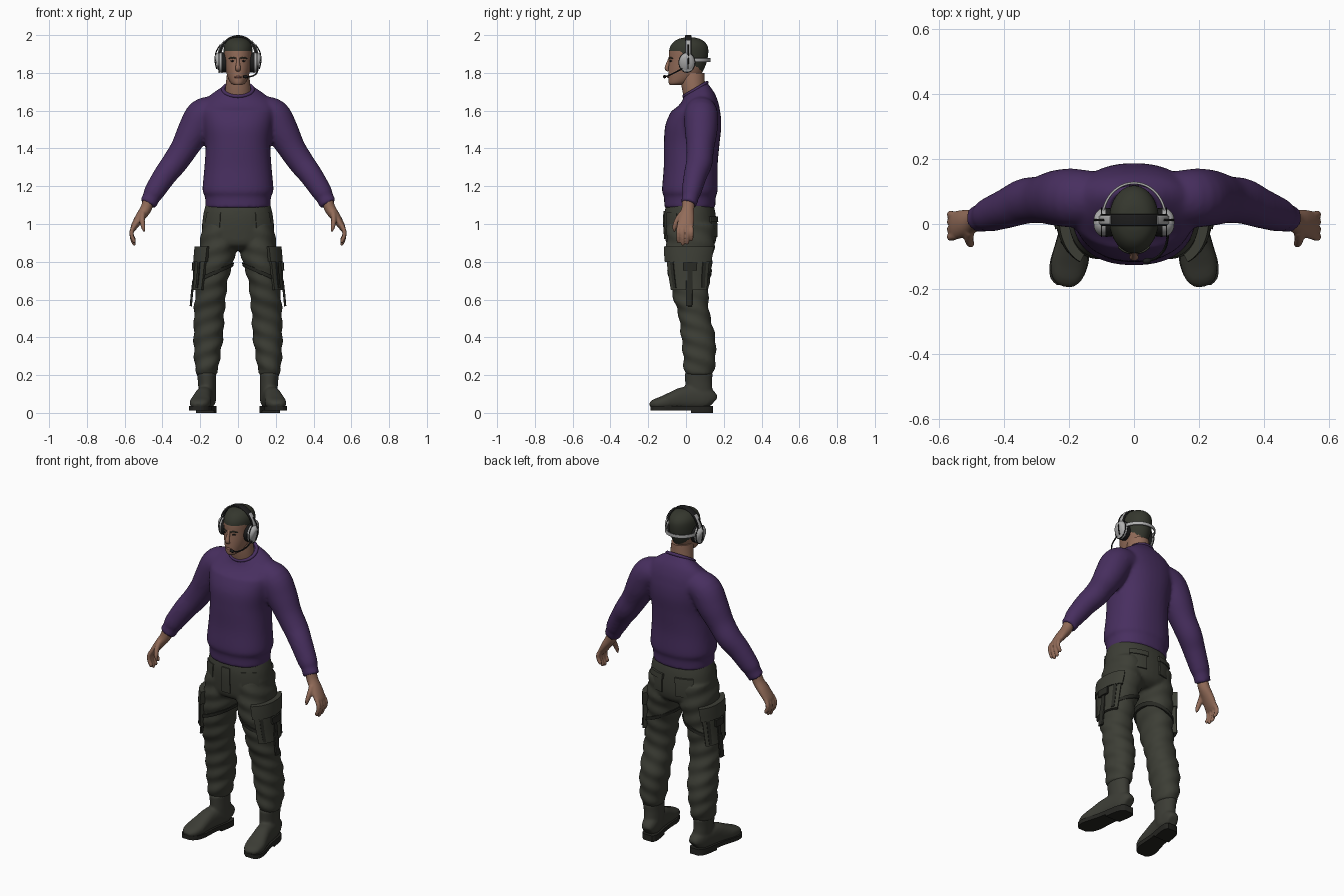
import bpy, bmesh, math
from mathutils import Vector

if "Cube" in bpy.data.objects:
    bpy.data.objects.remove(bpy.data.objects["Cube"], do_unlink=True)


def material(name, r, g, b):
    m = bpy.data.materials.new(name)
    m.use_nodes = True
    m.diffuse_color = (r, g, b, 1)
    m.node_tree.nodes["Principled BSDF"].inputs["Base Color"].default_value = (r, g, b, 1)
    return m


PURPLE = material("purple knit", .064, .028, .115)
OLIVE = material("olive cloth", .046, .048, .036)
STRAP = material("dark strap", .022, .023, .018)
BOOT = material("boot leather", .045, .046, .036)
SOLE = material("boot sole", .018, .018, .015)
SKIN = material("skin", .29, .15, .10)
LIP = material("lip", .2, .085, .065)
HAIR = material("dark hair", .035, .038, .027)
GREY = material("light grey plastic", .42, .42, .42)
BLACK = material("black plastic", .012, .012, .012)


def resample(rows, k):
    """Smooth curve through every column of a table."""
    out = []
    for i in range(len(rows) - 1):
        quad = [rows[max(i - 1, 0)], rows[i], rows[i + 1], rows[min(i + 2, len(rows) - 1)]]
        for j in range(k):
            t = j / k
            out.append([b + .5 * t * (c - a + t * (2*a - 5*b + 4*c - d + t * (3*(b - c) + d - a)))
                        for a, b, c, d in zip(*quad)])
    return out + [list(rows[-1])]


def power(v, p):
    return math.copysign(abs(v) ** p, v)


def level_point(row, a, p=1, off=0, fold=0):
    """Point on a horizontal section: height, centre x, half width, front y, back y."""
    z, cx, rx, yf, yb = row
    off += fold * math.sin(70 * z + 2 * a)
    return Vector((cx + (rx + off) * power(math.cos(a), p),
                   (yf + yb) / 2 + ((yb - yf) / 2 + off) * power(math.sin(a), p), z))


def circle(n):
    return [math.tau * i / n for i in range(n)]


def stack(rows, k=5, n=36, p=1, fold=0):
    return [[level_point(r, a, p, 0, fold) for a in circle(n)] for r in resample(rows, k)]


def tube(rows, up, k=5, n=20, p=1):
    """Sections across a path: x, y, z, half size across, half size along up."""
    rows, rings = resample(rows, k), []
    for i, r in enumerate(rows):
        t = Vector(rows[min(i + 1, len(rows) - 1)][:3]) - Vector(rows[max(i - 1, 0)][:3])
        t.normalize()
        v = (up - t * up.dot(t)).normalized()
        u = t.cross(v)
        rings.append([Vector(r[:3]) + u * r[3] * power(math.cos(a), p)
                      + v * r[4] * power(math.sin(a), p) for a in circle(n)])
    return rings


def mirrored(groups):
    return groups + [[[Vector((-v.x, v.y, v.z)) for v in ring] for ring in g] for g in groups]


def build(name, groups, mat, voxel=0, smooth=5):
    """Join rings into closed skins; a voxel size blends the skins together."""
    bm = bmesh.new()
    for rings in groups:
        loops = [[bm.verts.new(v) for v in ring] for ring in rings]
        for lo, hi in zip(loops, loops[1:]):
            for i in range(len(lo)):
                bm.faces.new((lo[i - 1], lo[i], hi[i], hi[i - 1]))
        bm.faces.new(loops[0][::-1])
        bm.faces.new(loops[-1])
    bmesh.ops.recalc_face_normals(bm, faces=bm.faces)
    mesh = bpy.data.meshes.new(name)
    bm.to_mesh(mesh)
    bm.free()
    mesh.materials.append(mat)
    mesh.shade_smooth()
    mesh.set_sharp_from_angle(angle=math.radians(45))
    ob = bpy.data.objects.new(name, mesh)
    bpy.context.collection.objects.link(ob)
    if voxel:
        rm = ob.modifiers.new("blend", 'REMESH')
        rm.mode, rm.voxel_size, rm.use_smooth_shade = 'VOXEL', voxel, True
        sm = ob.modifiers.new("soften", 'SMOOTH')
        sm.factor, sm.iterations = .5, smooth
    return ob


def patch(rows, a0, a1, z0, z1, off, slope=0, thick=.025):
    """Thick curved panel that follows a stacked surface between two angles."""
    dense, rings, n = resample(rows, 6), [], 28
    angles = [math.radians(a0 + (a1 - a0) * i / n) for i in range(n + 1)]

    def spot(a, z, o):
        z += slope * math.cos(a)
        for hi, lo in zip(dense, dense[1:]):
            if lo[0] <= z <= hi[0]:
                f = (z - lo[0]) / (hi[0] - lo[0])
                return level_point([l + (h - l) * f for l, h in zip(lo, hi)], a, .92, o)
        return level_point(dense[-1], a, .92, o)
    for j in range(7):
        z = z0 + (z1 - z0) * j / 6
        rings.append([spot(a, z, off) for a in angles]
                     + [spot(a, z, off - thick) for a in reversed(angles)])
    return rings


X, Y, Z = Vector((1, 0, 0)), Vector((0, 1, 0)), Vector((0, 0, 1))

# Sweater: body and sleeves blended into one skin, neckline tilted forward
TORSO = [(1.085, 0, .172, -.115, .155), (1.145, 0, .175, -.117, .158), (1.18, 0, .188, -.127, .168),
         (1.3, 0, .178, -.118, .167), (1.42, 0, .172, -.117, .177), (1.52, 0, .185, -.11, .187),
         (1.6, 0, .195, -.077, .18), (1.65, 0, .175, -.045, .157), (1.69, 0, .12, -.02, .125),
         (1.715, 0, .078, -.012, .11)]
body = stack(TORSO, p=.88)
for ring in body:
    for v in ring:
        v.z += .6 * min(max((v.z - 1.6) / .1, 0), 1) * (v.y - .05)
SLEEVE = [(.11, .08, 1.595, .08, .08), (.185, .08, 1.575, .09, .09), (.235, .08, 1.49, .086, .086),
          (.285, .075, 1.4, .073, .073), (.335, .07, 1.325, .068, .07), (.385, .05, 1.26, .062, .062),
          (.445, .028, 1.168, .054, .052), (.456, .024, 1.145, .047, .045), (.478, .014, 1.105, .046, .043)]
build("sweater", [body] + mirrored([tube(SLEEVE, Y, n=28)]), PURPLE, .01)
bpy.ops.mesh.primitive_torus_add(location=(0, .05, 1.713), rotation=(.54, 0, 0), major_radius=.071,
                                 minor_radius=.009, major_segments=40, minor_segments=10)
collar = bpy.context.object
collar.name, collar.scale.x = "collar", 1.1
collar.data.materials.append(PURPLE)
collar.data.shade_smooth()

# Trousers: hips and legs blended, with soft folds
HIPS = [(1.12, 0, .165, -.1, .14), (1.05, 0, .184, -.115, .157), (.95, 0, .19, -.112, .163),
        (.89, 0, .17, -.1, .15), (.86, 0, .1, -.05, .11)]
LEG = [(1, .098, .09, -.1, .15), (.88, .107, .097, -.105, .15), (.8, .118, .093, -.1, .138),
       (.7, .135, .081, -.085, .125), (.6, .147, .082, -.065, .118), (.52, .153, .08, -.04, .126),
       (.4, .157, .078, -.025, .155), (.3, .163, .069, -.015, .157), (.24, .165, .062, -.012, .152),
       (.2, .167, .051, -.002, .14)]
build("trousers", [stack(HIPS, p=.9)] + mirrored([stack(LEG, 8, p=.92, fold=.004)]), OLIVE, .009, 4)
build("fly_flap", [patch(HIPS, -97, -83, .92, 1.07, .006)], OLIVE)
build("hip_pockets", mirrored([patch(HIPS, -62, -28, .96, 1.06, .005)]), OLIVE)
build("back_pockets", mirrored([patch(HIPS, 48, 78, .93, 1.03, .007)]), OLIVE)
build("back_pocket_flaps", mirrored([patch(HIPS, 46, 80, 1.01, 1.04, .012)]), OLIVE)

# Cargo pockets, thigh straps and hanging webbing
build("cargo_pockets", mirrored([patch(LEG, -60, 48, .65, .82, .019, thick=.04)]), OLIVE)
build("cargo_flaps", mirrored([patch(LEG, -64, 52, .8, .88, .026, thick=.04)]), OLIVE)
build("pocket_straps", mirrored([patch(LEG, a, a + 9, .66, .82, .024) for a in (-45, -4, 28)]), STRAP)
build("buckles", mirrored([patch(LEG, -12, 14, .755, .795, .032)]), STRAP)
build("thigh_straps", mirrored([patch(LEG, 0, 359, .73, .752, .006, -.045)]), STRAP)
build("hanging_webbing", mirrored([tube([(.236, .018, .7, .006, .017), (.244, .017, .63, .006, .017),
                                         (.25, .016, .565, .006, .017)], Y, p=.4)]), STRAP)

# Boots: toes turned outward
FOOT = [(.143, .027, .09), (.125, .04, .12), (.09, .046, .14), (.04, .046, .142), (-.02, .046, .135),
        (-.07, .051, .113), (-.12, .056, .09), (-.165, .047, .072), (-.188, .024, .052)]
SHAFT = [(.215, .167, .052, -.008, .143), (.17, .165, .048, -.005, .138),
         (.12, .163, .046, 0, .14), (.06, .16, .044, .02, .14)]


def foot_x(y):
    return .155 + (.14 - y) * .17


def sole(rows, z0, z1):
    edge = [(foot_x(y) + s * w * 1.06, y) for s, part in ((1, rows), (-1, rows[::-1])) for y, w, _ in part]
    return [[Vector((x, y, z)) for x, y in edge] for z in (z0, z1)]


foot = [(foot_x(y), y, (top + .02) / 2, w, (top - .02) / 2) for y, w, top in FOOT]
build("boots", mirrored([tube(foot, Z, n=28, p=.8), stack(SHAFT)]), BOOT, .008, 3)
outline = resample(FOOT, 4)
build("boot_soles", mirrored([sole(outline, .012, .036)]), SOLE)
build("boot_heels", mirrored([sole([r for r in outline if r[0] > .02], 0, .03)]), SOLE)

# Hands: palm, four curled fingers and a thumb
hand = [tube([(.472, .014, 1.13, .03, .034), (.488, .01, 1.08, .03, .034), (.522, .002, 1.03, .025, .042),
              (.55, -.005, .985, .018, .043), (.556, -.006, .965, .01, .036)], Y)]
for i, length in enumerate((.07, .083, .078, .06)):
    y = -.04 + .023 * i
    hand.append(tube([(.547, y * .9, .995, .012, .012), (.562, y, .965, .012, .012),
                      (.562, y, .975 - length * .55, .011, .011), (.55, y, .978 - length, .01, .01),
                      (.545, y, .97 - length, .004, .004)], Y, n=12))
hand.append(tube([(.505, -.02, 1.055, .016, .018), (.507, -.046, 1.02, .014, .015),
                  (.502, -.06, .985, .012, .012), (.496, -.062, .958, .005, .005)], Y, n=14))
build("hands", mirrored(hand), SKIN, .005, 3)

# Head and neck, hair painted by height falling towards the nape
HEAD = [(1.735, 0, .02, -.085, -.03), (1.748, 0, .039, -.092, .02), (1.78, 0, .055, -.094, .07),
        (1.82, 0, .066, -.093, .095), (1.87, 0, .073, -.09, .113), (1.92, 0, .076, -.089, .118),
        (1.95, 0, .071, -.077, .11), (1.972, 0, .056, -.055, .088), (1.984, 0, .036, -.025, .06),
        (1.988, 0, .012, .005, .03)]
head = build("head", [stack(HEAD, 9, 72)], SKIN)
head.data.materials.append(HAIR)
for f in head.data.polygons:
    f.material_index = int(f.center.z > 1.915 - .95 * max(0, f.center.y + .03))
build("neck", [stack([(1.62, 0, .07, 0, .12), (1.72, 0, .066, -.022, .102), (1.8, 0, .058, -.03, .098)])], SKIN)
build("nose", [tube([(0, -.084, 1.885, .008, .006), (0, -.093, 1.855, .009, .009),
                     (0, -.102, 1.825, .014, .011), (0, -.092, 1.811, .011, .006)], Y)], SKIN)
build("brows", mirrored([tube([(.012, -.088, 1.877, .004, .004), (.03, -.083, 1.881, .004, .004),
                               (.048, -.07, 1.876, .003, .003)], Z, n=10)]), HAIR)
build("eyes", mirrored([tube([(.018, -.084, 1.862, .002, .002), (.028, -.081, 1.863, .005, .005),
                              (.04, -.074, 1.862, .002, .002)], Z, n=10)]), BLACK)
build("lips", [tube([(-.024, -.083, 1.776, .002, .002), (0, -.094, 1.778, .006, .006),
                     (.024, -.083, 1.776, .002, .002)], Z, n=12)], LIP)


# Headset: cups, headband, nape band and microphone
def arc(a0, a1, point, ra, rb):
    angles = [math.radians(a0 + (a1 - a0) * i / 12) for i in range(13)]
    return [(*point(math.cos(a), math.sin(a)), ra, rb) for a in angles]


def over(c, s):
    return .1 * c, .012, 1.88 + .114 * s


def behind(c, s):
    return .096 * c, .02 + .106 * s, 1.868


build("ear_cushions", mirrored([tube([(.062, .005, 1.855, .042, .052), (.088, .005, 1.855, .045, .055)], Z, 2, 28)]), BLACK)
build("ear_cups", mirrored([tube([(.085, .005, 1.855, .043, .053), (.105, .005, 1.855, .041, .05),
                                  (.116, .005, 1.853, .028, .034)], Z, 3, 28)]), GREY)
build("cup_rims", mirrored([tube([(.098, .005, 1.855, .045, .055), (.102, .005, 1.855, .045, .055)], Z, 1, 28)]), BLACK)
build("headband", [tube(arc(0, 180, over, .006, .018), Y, 2, p=.5)], BLACK)
build("band_sliders", mirrored([tube(arc(5, 48, over, .01, .014), Y, 2, p=.5)]), GREY)
build("nape_band", [tube(arc(0, 180, behind, .004, .01), Z, 2, p=.5)], GREY)
build("cup_wires", mirrored([tube([(.112, .01, 1.82, .003, .003), (.121, .012, 1.86, .003, .003),
                                   (.116, .012, 1.91, .003, .003), (.093, .012, 1.95, .003, .003)], Y, n=8)]), BLACK)
build("microphone", [tube([(.106, -.02, 1.822, .004, .004), (.097, -.07, 1.796, .004, .004),
                           (.072, -.102, 1.782, .004, .004), (.045, -.112, 1.78, .004, .004)], Z, n=8),
                     tube([(.05, -.111, 1.78, .006, .006), (.042, -.113, 1.78, .009, .009),
                           (.028, -.115, 1.78, .006, .006)], Z, n=12)], BLACK)
